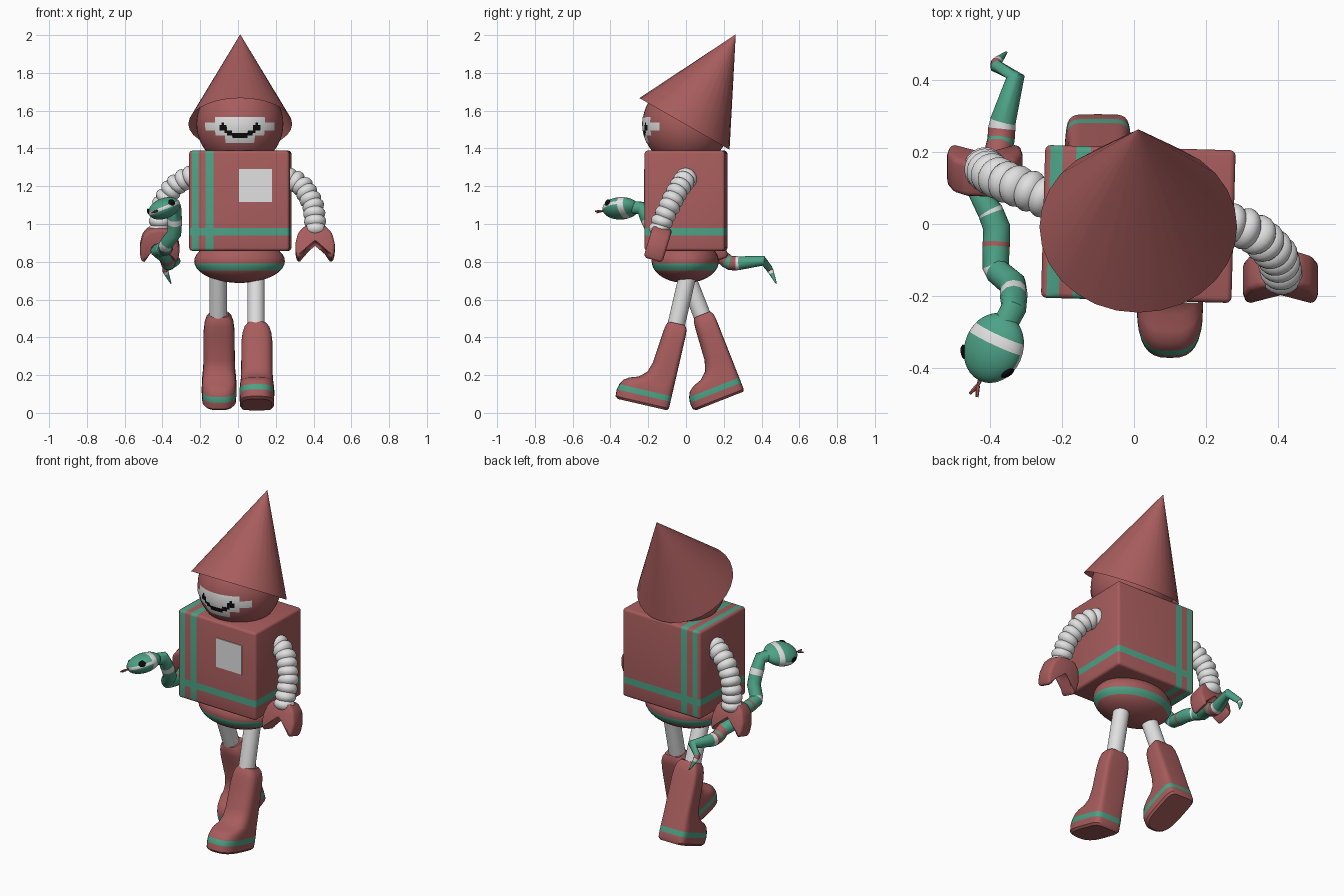
import bpy, bmesh
from math import sin, cos, pi, radians
from mathutils import Vector, Matrix, Euler

if "Cube" in bpy.data.objects:
    bpy.data.objects.remove(bpy.data.objects["Cube"])

COLOURS = {
    "brick_red": (0.39, 0.108, 0.108),
    "sea_green": (0.075, 0.36, 0.24),
    "soft_white": (0.75, 0.75, 0.75),
    "black": (0.004, 0.004, 0.004),
}
RED, GREEN, WHITE, BLACK = range(4)
MATS = []
for label, rgb in COLOURS.items():
    m = bpy.data.materials.new(label)
    m.use_nodes = True
    m.diffuse_color = (*rgb, 1)
    m.node_tree.nodes["Principled BSDF"].inputs["Base Color"].default_value = (*rgb, 1)
    MATS.append(m)


def finish(name, bm, loc=(0, 0, 0), rot=(0, 0, 0), fix=True, angle=35):
    """Turn a bmesh into a placed, smooth-shaded object (rotation in degrees)."""
    if fix:
        bmesh.ops.recalc_face_normals(bm, faces=bm.faces)
    me = bpy.data.meshes.new(name)
    bm.to_mesh(me)
    bm.free()
    for m in MATS:
        me.materials.append(m)
    ob = bpy.data.objects.new(name, me)
    bpy.context.collection.objects.link(ob)
    ob.location = loc
    ob.rotation_euler = [radians(a) for a in rot]
    bpy.ops.object.select_all(action='DESELECT')
    ob.select_set(True)
    bpy.context.view_layer.objects.active = ob
    bpy.ops.object.shade_smooth_by_angle(angle=radians(angle))
    return ob


def paint(bm, colour, rule=lambda c: True):
    for f in bm.faces:
        if rule(f.calc_center_median()):
            f.material_index = colour


def stripe(bm, axis, lo, hi, colour):
    """Cut a band across one axis and colour it."""
    n = Vector((0, 0, 0))
    n[axis] = 1
    for d in (lo, hi):
        bmesh.ops.bisect_plane(bm, geom=bm.verts[:] + bm.edges[:] + bm.faces[:],
                               plane_co=n * d, plane_no=n)
    paint(bm, colour, lambda c: lo < c[axis] < hi)


def box(size, bevel=0.0):
    bm = bmesh.new()
    bmesh.ops.create_cube(bm, size=1, matrix=Matrix.Diagonal((*size, 1)))
    if bevel:
        bmesh.ops.bevel(bm, geom=bm.edges[:], offset=bevel, segments=3,
                        profile=0.5, affect='EDGES')
    return bm


def ball(size, segs=32, rings=20, bm=None, mat=Matrix()):
    bm = bm or bmesh.new()
    bmesh.ops.create_uvsphere(bm, u_segments=segs, v_segments=rings, radius=1,
                              matrix=mat @ Matrix.Diagonal((*size, 1)))
    return bm


def loft(rings, colours):
    """Skin a list of closed rings and cap both ends."""
    bm = bmesh.new()
    rows = [[bm.verts.new(p) for p in r] for r in rings]
    n = len(rows[0])
    for a, b, col in zip(rows, rows[1:], colours):
        for i in range(n):
            j = (i + 1) % n
            bm.faces.new((a[i], a[j], b[j], b[i])).material_index = col
    bm.faces.new(rows[0]).material_index = colours[0]
    bm.faces.new(rows[-1]).material_index = colours[-1]
    return bm


# Torso with crossing stripes and a chest panel
TORSO, TURN = Vector((0.012, 0, 1.123)), (0, 0, -1.6)
bm = box((0.53, 0.425, 0.53), 0.015)
stripe(bm, 0, -0.25, -0.215, GREEN)
stripe(bm, 0, -0.178, -0.137, GREEN)
stripe(bm, 2, -0.183, -0.143, GREEN)
finish("torso", bm, TORSO, TURN)
bm = box((0.175, 0.006, 0.175))
paint(bm, WHITE)
finish("chest_panel", bm, TORSO + Vector((0.08, -0.216, 0.08)), TURN)

# Pelvis with belt
bm = ball((0.24, 0.178, 0.115))
stripe(bm, 2, -0.05, -0.012, GREEN)
finish("pelvis", bm, (0.008, -0.004, 0.803))

# Head and pixel face (half pattern, centre outwards)
HEAD, R = (0.01, 0, 1.53), 0.23
finish("head", ball((R, R, R), 48, 32), HEAD)
PIXELS = ["WWWWWWWWWW", "WWWWWWWWWW", "WWWWWWBWWWWWWWW", "WWWWWBBBWWWWWWW",
          "WWWWWBBBWWWWWWW", "WWWBBBWWWW", "BBBBBWWWWW", "BBBWWW", "WWWWWW", "WWWWWW"]
STEP = radians(3.5)


def on_head(lon, lat):
    r = R + 0.002
    return r * sin(lon) * cos(lat), -r * cos(lon) * cos(lat), r * sin(lat)


bm = bmesh.new()
for row, line in enumerate(PIXELS):
    top = radians(9) - row * STEP
    for col, ch in enumerate(line):
        for left in (col * STEP, -(col + 1) * STEP):
            right, low = left + STEP, top - STEP
            f = bm.faces.new([bm.verts.new(on_head(*p)) for p in
                              ((left, low), (right, low), (right, top), (left, top))])
            f.material_index = WHITE if ch == "W" else BLACK
finish("face_pixels", bm, HEAD, fix=False)

# Pointed hat, open underneath, tilted back
bm = bmesh.new()
bmesh.ops.create_cone(bm, cap_ends=False, segments=28, radius1=0.275, radius2=0.0005,
                      depth=0.545, matrix=Matrix.Translation((0, 0, 0.2725)))
finish("pointed_hat", bm, (0.012, -0.008, 1.53), (-29.8, 0, 0))


# Boots and legs, built at the heel and tilted for the stride
def boot_ring(z, front, back, half):
    mid, depth = (front + back) / 2, (back - front) / 2
    ring = []
    for i in range(32):
        a = 2 * pi * i / 32
        c, s = cos(a), sin(a)
        p = 2 / (6 if s > 0 else 2.8)
        ring.append((half * abs(c) ** p * (1 if c > 0 else -1),
                     mid + depth * abs(s) ** p * (1 if s > 0 else -1), z))
    return ring


BOOT = [(0, -0.275, -0.008, 0.08), (0.012, -0.29, 0, 0.09), (0.048, -0.292, 0, 0.092),
        (0.078, -0.285, 0, 0.092), (0.105, -0.27, 0, 0.09), (0.125, -0.24, 0, 0.088),
        (0.14, -0.195, 0, 0.086), (0.175, -0.155, 0, 0.084), (0.23, -0.137, 0, 0.083),
        (0.36, -0.125, 0, 0.082), (0.41, -0.12, 0, 0.076), (0.44, -0.115, -0.003, 0.066),
        (0.46, -0.105, -0.015, 0.05)]
for side, x, heel_y, heel_z, tilt in (("left", 0.1, -0.093, 0.012, -13),
                                      ("right", -0.1, 0.31, 0.115, 21.5)):
    place = ((x, heel_y, heel_z), (tilt, 0, 0))
    bands = [GREEN if i == 2 else RED for i in range(len(BOOT))]
    finish(side + "_boot", loft([boot_ring(*r) for r in BOOT], bands), *place)
    bm = bmesh.new()
    bmesh.ops.create_cone(bm, cap_ends=True, segments=24, radius1=0.046, radius2=0.046,
                          depth=0.4, matrix=Matrix.Translation((-0.005, -0.062, 0.57)))
    paint(bm, WHITE)
    finish(side + "_leg", bm, *place)


# Ribbed arms made of overlapping beads, with clamp hands
def along(path, count):
    pts = [Vector(p) for p in path]
    lens = [(b - a).length for a, b in zip(pts, pts[1:])]
    for k in range(count):
        d = sum(lens) * k / (count - 1)
        for a, b, length in zip(pts, pts[1:], lens):
            if d <= length + 1e-6:
                yield a.lerp(b, d / length), (b - a)
                break
            d -= length


CLAMP = [(0, 0.09), (0.055, 0.083), (0.09, 0.045), (0.106, -0.02), (0.102, -0.07),
         (0.09, -0.1), (0.07, -0.085), (0.035, -0.01), (0, 0.02)]
ARMS = {
    "left": ([(0.27, 0.0, 1.24), (0.33, -0.02, 1.215), (0.375, -0.06, 1.15),
              (0.4, -0.09, 1.09), (0.408, -0.125, 1.02), (0.41, -0.14, 0.97)],
             (0.408, -0.148, 0.9), -17),
    "right": ([(-0.25, 0.075, 1.25), (-0.31, 0.1, 1.225), (-0.365, 0.12, 1.17),
               (-0.4, 0.14, 1.1), (-0.413, 0.15, 1.03), (-0.415, 0.155, 0.97)],
              (-0.415, 0.148, 0.9), 17),
}
for side, (path, hand, tilt) in ARMS.items():
    bm = bmesh.new()
    for p, d in along(path, 9):
        turn = d.to_track_quat('Z', 'Y').to_matrix().to_4x4()
        ball((0.059, 0.059, 0.04), 20, 12, bm, Matrix.Translation(p) @ turn)
    paint(bm, WHITE)
    finish(side + "_arm", bm)
    outline = CLAMP + [(-x, z) for x, z in CLAMP[-2:0:-1]]
    bm = loft([[(x, y, z) for x, z in outline] for y in (-0.052, 0.052)], [RED])
    bmesh.ops.bevel(bm, geom=bm.edges[:], offset=0.016, segments=2, profile=0.5,
                    affect='EDGES')
    finish(side + "_hand", bm, hand, (tilt, 0, 0), angle=50)

# Snake body: x, y, z, radius and colour of the stretch that follows
SNAKE = [(-0.355, 0.478, 0.685, 0.003, GREEN), (-0.378, 0.455, 0.735, 0.013, WHITE),
         (-0.383, 0.448, 0.75, 0.016, RED), (-0.385, 0.44, 0.765, 0.018, GREEN),
         (-0.33, 0.41, 0.805, 0.026, GREEN), (-0.365, 0.285, 0.793, 0.036, WHITE),
         (-0.368, 0.265, 0.792, 0.038, RED), (-0.37, 0.235, 0.793, 0.038, GREEN),
         (-0.375, 0.215, 0.805, 0.038, RED), (-0.38, 0.19, 0.825, 0.038, GREEN),
         (-0.425, 0.08, 0.86, 0.038, GREEN), (-0.4, 0.035, 0.867, 0.036, WHITE),
         (-0.397, 0.028, 0.868, 0.036, GREEN), (-0.382, -0.01, 0.87, 0.038, GREEN),
         (-0.383, -0.052, 0.874, 0.038, RED), (-0.384, -0.066, 0.876, 0.038, GREEN),
         (-0.385, -0.125, 0.885, 0.036, WHITE), (-0.38, -0.132, 0.895, 0.036, GREEN),
         (-0.337, -0.168, 0.95, 0.038, GREEN), (-0.335, -0.19, 1.0, 0.038, WHITE),
         (-0.335, -0.205, 1.03, 0.038, GREEN), (-0.335, -0.235, 1.085, 0.036, GREEN),
         (-0.375, -0.31, 1.09, 0.034, GREEN)]
pts = [Vector(s[:3]) for s in SNAKE]
rings = []
for i, s in enumerate(SNAKE):
    d = (pts[min(i + 1, len(pts) - 1)] - pts[max(i - 1, 0)]).normalized()
    u = d.cross(Vector((1, 0, 0))).normalized()
    v = d.cross(u)
    rings.append([pts[i] + s[3] * (u * cos(a) + v * sin(a))
                  for a in [2 * pi * k / 12 for k in range(12)]])
finish("snake_body", loft(rings, [s[4] for s in SNAKE]), angle=40)

# Snake head with neck band, cheek stripes, eyes and forked tongue (faces local -y)
SNAKE_HEAD, AIM = Vector((-0.39, -0.345, 1.083)), (8, -20, -26)
bm = ball((0.085, 0.1, 0.054), 32, 20)
paint(bm, GREEN)
stripe(bm, 1, 0.015, 0.045, WHITE)
paint(bm, WHITE, lambda c: c.y < 0.02 and abs(c.z) < 0.012)
finish("snake_head", bm, SNAKE_HEAD, AIM)
spin = Euler([radians(a) for a in AIM]).to_matrix()
for side, s in (("left", 1), ("right", -1)):
    bm = ball((0.008, 0.021, 0.018), 10, 6)
    paint(bm, BLACK)
    finish("snake_eye_" + side, bm, SNAKE_HEAD + spin @ Vector((s * 0.072, -0.045, 0.013)),
           (AIM[0], AIM[1], AIM[2] - s * 32))
bm = bmesh.new()
for s in (-1, 1):
    for a, b in (((0, -0.09), (0, -0.118)), ((0, -0.116), (s * 0.012, -0.145))):
        a, b = Vector((*a, 0)), Vector((*b, 0))
        turn = (b - a).to_track_quat('Z', 'Y').to_matrix().to_4x4()
        bmesh.ops.create_cone(bm, cap_ends=True, segments=6, radius1=0.007, radius2=0.004,
                              depth=(b - a).length,
                              matrix=Matrix.Translation((a + b) / 2) @ turn)
finish("snake_tongue", bm, SNAKE_HEAD, AIM)
